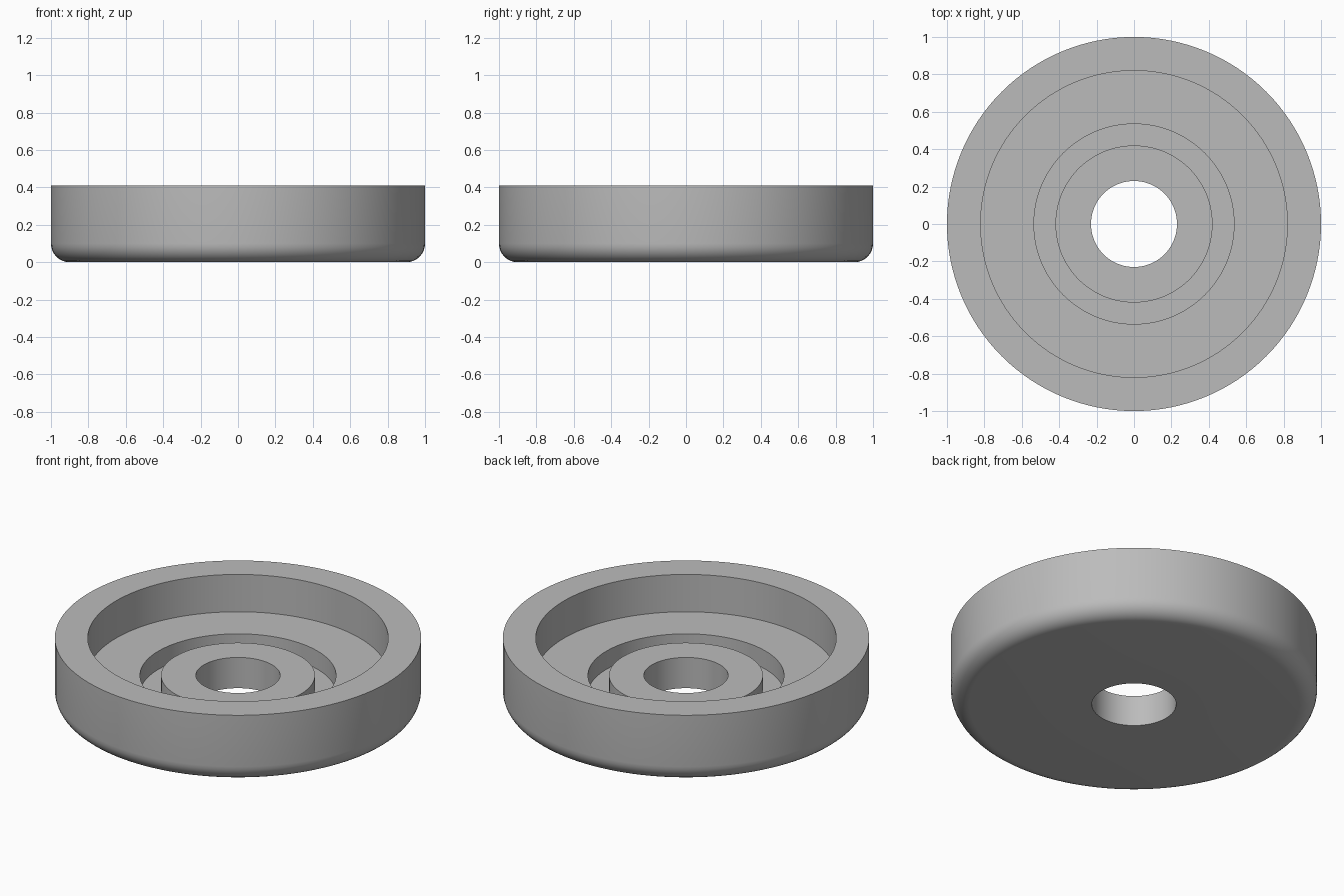
import bpy
import bmesh
from math import sin, cos, pi, radians

cube = bpy.data.objects.get("Cube")
if cube:
    bpy.data.objects.remove(cube, do_unlink=True)

SEGMENTS = 128
HEIGHT, FLOOR, GROOVE = 0.41, 0.185, 0.075   # rim top, recess floor, groove floor
FILLET = 0.1

grey = bpy.data.materials.new("plain_grey")
grey.use_nodes = True
colour = (0.5, 0.5, 0.5, 1)
grey.diffuse_color = colour
grey.node_tree.nodes["Principled BSDF"].inputs["Base Color"].default_value = colour

# Half cross-section: bore, hub, groove, recess, rim, rounded bottom edge
profile = [(0.23, 0), (0.23, FLOOR), (0.42, FLOOR), (0.42, GROOVE),
           (0.535, GROOVE), (0.535, FLOOR), (0.82, FLOOR),
           (0.82, HEIGHT), (1, HEIGHT)]
for i in range(9):
    a = i / 8 * pi / 2
    profile.append((1 - FILLET + FILLET * cos(a), FILLET - FILLET * sin(a)))

# Revolve the closed section around the z axis
bm = bmesh.new()
verts = [bm.verts.new((r, 0, z)) for r, z in profile]
edges = [bm.edges.new((verts[i - 1], verts[i])) for i in range(len(verts))]
bmesh.ops.spin(bm, geom=verts + edges, cent=(0, 0, 0), axis=(0, 0, 1),
               angle=2 * pi, steps=SEGMENTS, use_merge=True)
bmesh.ops.remove_doubles(bm, verts=bm.verts, dist=0.0001)
bmesh.ops.recalc_face_normals(bm, faces=bm.faces)
mesh = bpy.data.meshes.new("grooved_ring")
bm.to_mesh(mesh)
bm.free()

ring = bpy.data.objects.new("grooved_ring", mesh)
mesh.materials.append(grey)
bpy.context.collection.objects.link(ring)
bpy.context.view_layer.objects.active = ring
ring.select_set(True)
bpy.ops.object.shade_smooth_by_angle(angle=radians(30))
